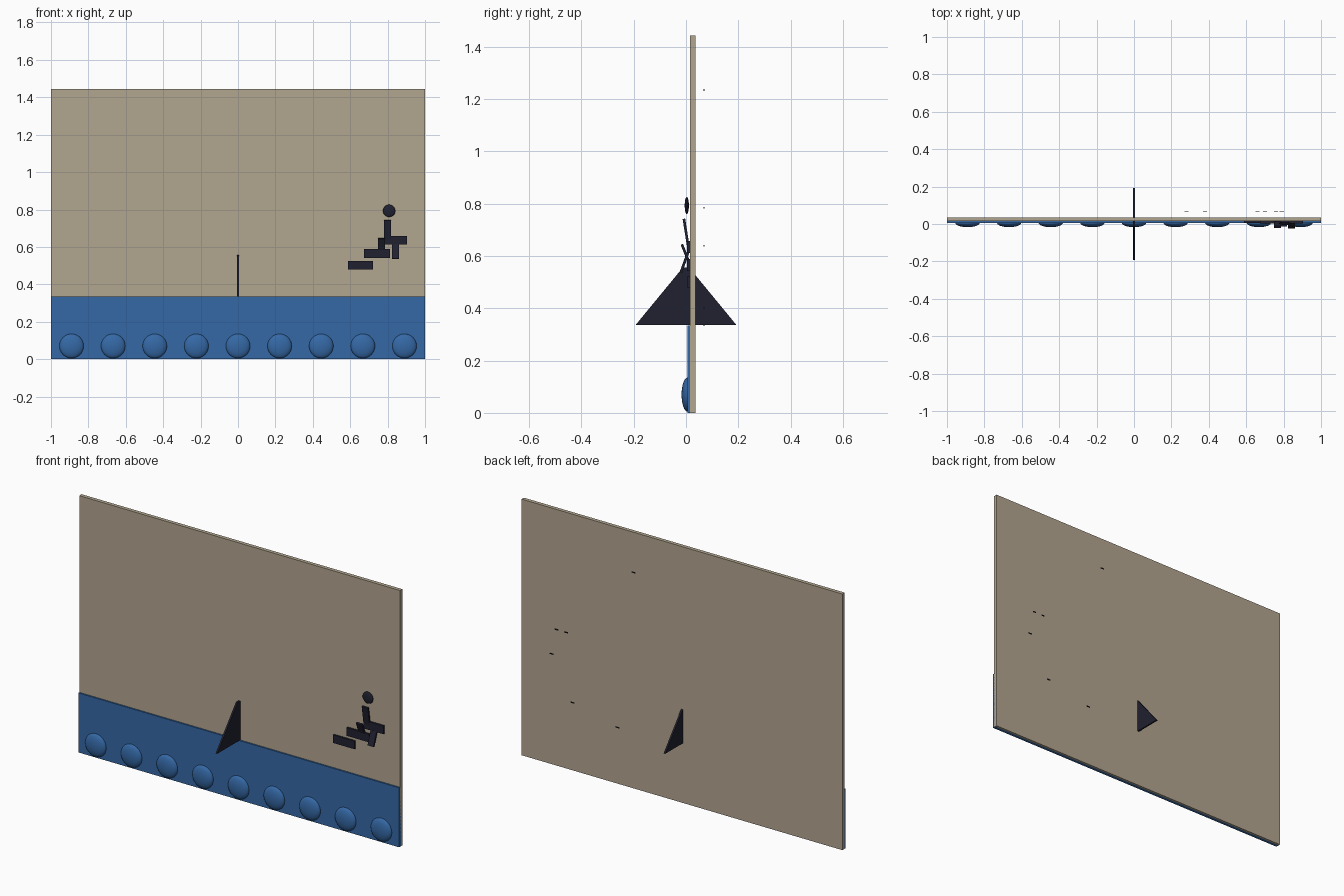
import bpy
import bmesh
from math import pi, radians
from mathutils import Matrix

cube = bpy.data.objects.get("Cube")
if cube:
    bpy.data.objects.remove(cube, do_unlink=True)


def material(name, rgb):
    m = bpy.data.materials.new(name)
    m.use_nodes = True
    m.diffuse_color = (*rgb, 1)
    m.node_tree.nodes["Principled BSDF"].inputs["Base Color"].default_value = (*rgb, 1)
    return m


tan = material("sand_tan", (0.45, 0.38, 0.28))
blue = material("mat_blue", (0.035, 0.14, 0.38))
dark = material("dark_navy", (0.015, 0.015, 0.03))


def finish(name, bm, mat):
    bmesh.ops.recalc_face_normals(bm, faces=bm.faces)
    mesh = bpy.data.meshes.new(name)
    bm.to_mesh(mesh)
    bm.free()
    mesh.materials.append(mat)
    ob = bpy.data.objects.new(name, mesh)
    bpy.context.collection.objects.link(ob)
    return ob


def box(name, x, y, z, mat, tilt=0):
    """Box from (min, max) pairs, leaned about the x axis by tilt degrees."""
    bm = bmesh.new()
    bmesh.ops.create_cube(bm, size=1)
    bmesh.ops.scale(bm, vec=(x[1] - x[0], y[1] - y[0], z[1] - z[0]), verts=bm.verts)
    ob = finish(name, bm, mat)
    ob.location = (sum(x) / 2, sum(y) / 2, sum(z) / 2)
    ob.rotation_euler.x = radians(tilt)
    return ob


def ball(name, centre, scale, mat):
    bm = bmesh.new()
    bmesh.ops.create_uvsphere(bm, u_segments=24, v_segments=16, radius=1)
    bmesh.ops.scale(bm, vec=scale, verts=bm.verts)
    ob = finish(name, bm, mat)
    ob.location = centre
    for p in ob.data.polygons:
        p.use_smooth = True
    return ob


# Wall and the lower padded band
box("wall_panel", (-1, 1), (0.015, 0.036), (0, 1.443), tan)
box("lower_band", (-1, 1), (0.006, 0.024), (0, 0.335), blue)

# Row of flattened domes
for i in range(9):
    ball(f"dome_{i + 1}", ((i - 4) * 0.2225, 0.006, 0.07), (0.065, 0.023, 0.065), blue)

# Triangular fin passing through the wall
bm = bmesh.new()
outline = [(-0.193, 0.336), (0.193, 0.336), (0.012, 0.556), (-0.012, 0.556)]
face = bm.faces.new([bm.verts.new((-0.005, y, z)) for y, z in outline])
new = bmesh.ops.extrude_face_region(bm, geom=[face])["geom"]
bmesh.ops.translate(bm, vec=(0.01, 0, 0), verts=[v for v in new if isinstance(v, bmesh.types.BMVert)])
finish("triangular_fin", bm, dark)

# Climbing figure made of flat bars
ball("figure_head", (0.808, 0.003, 0.793), (0.033, 0.008, 0.033), dark)
box("figure_torso", (0.78, 0.818), (-0.005, 0.005), (0.64, 0.743), dark, 9)
box("figure_thigh", (0.78, 0.904), (0.004, 0.016), (0.612, 0.658), dark)
box("figure_shin", (0.824, 0.861), (-0.011, -0.001), (0.535, 0.615), dark, -20)
box("figure_upper_arm", (0.749, 0.786), (-0.009, 0.001), (0.583, 0.647), dark, 22)
box("figure_forearm", (0.674, 0.813), (0.004, 0.016), (0.542, 0.588), dark)
box("figure_hand_bar", (0.588, 0.722), (0.006, 0.016), (0.478, 0.524), dark)

# Tiny fixings just behind the wall
for i, (x, z) in enumerate([(0.28, 1.235), (0.76, 0.785), (0.70, 0.785),
                            (0.79, 0.64), (0.66, 0.40), (0.38, 0.335)]):
    box(f"rear_fixing_{i + 1}", (x - 0.011, x + 0.011), (0.067, 0.07), (z - 0.003, z + 0.003), dark)
